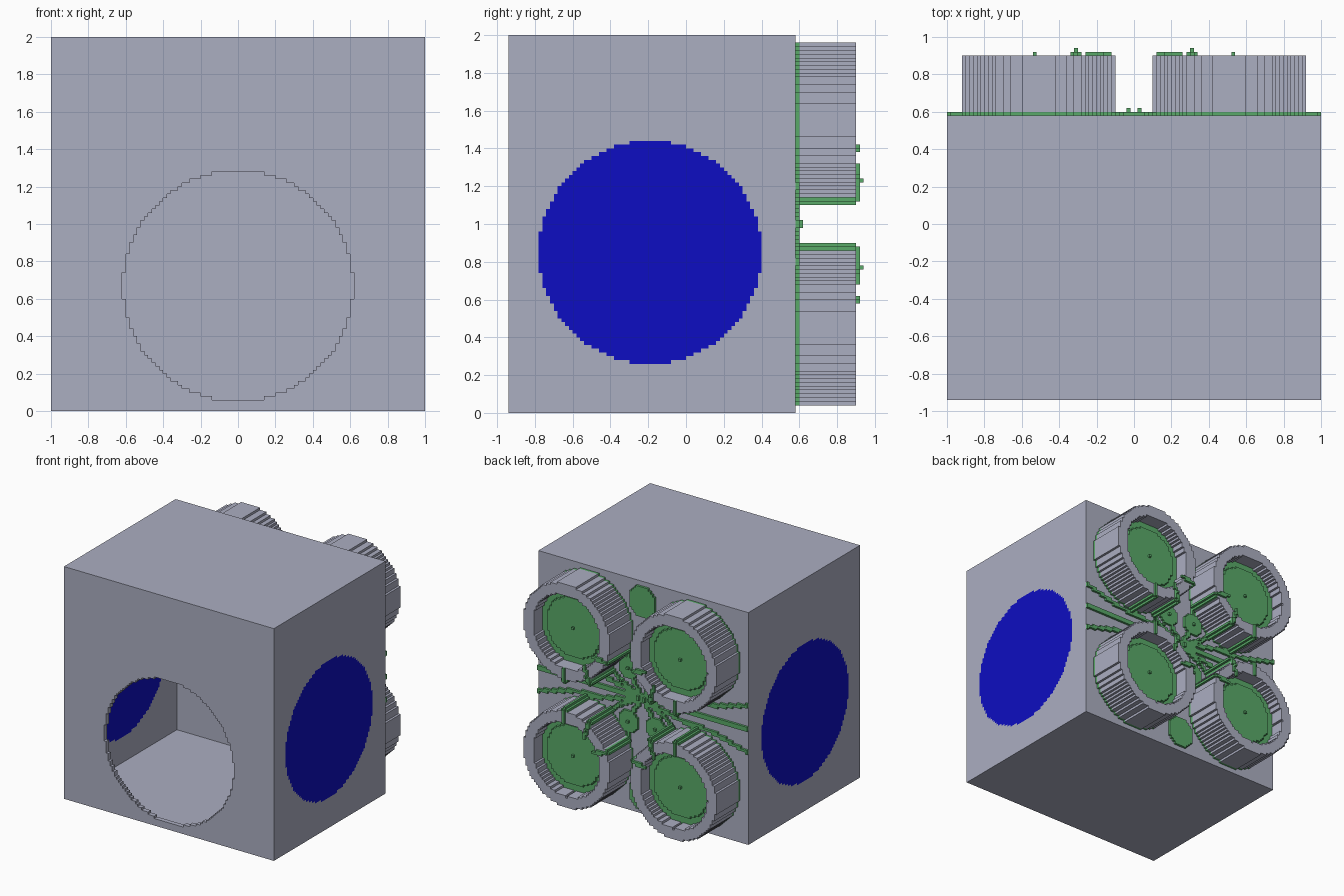
import bpy, bmesh
from math import hypot
from mathutils import Vector

if "Cube" in bpy.data.objects:
    bpy.data.objects.remove(bpy.data.objects["Cube"], do_unlink=True)

CELL = 0.02
WALL = 0.04


def material(name, rgb):
    m = bpy.data.materials.new(name)
    m.use_nodes = True
    m.diffuse_color = (*rgb, 1)
    m.node_tree.nodes["Principled BSDF"].inputs["Base Color"].default_value = (*rgb, 1)
    return m


GREY = material("blue_grey", (0.41, 0.425, 0.535))
BLUE = material("deep_blue", (0.004, 0.004, 0.54))
GREEN = material("leaf_green", (0.10, 0.40, 0.14))


def finish(name, bm, mats):
    bmesh.ops.recalc_face_normals(bm, faces=bm.faces[:])
    mesh = bpy.data.meshes.new(name)
    bm.to_mesh(mesh)
    bm.free()
    for m in mats:
        mesh.materials.append(m)
    obj = bpy.data.objects.new(name, mesh)
    bpy.context.collection.objects.link(obj)
    return obj


def box(name, lo, hi, mat):
    bm = bmesh.new()
    bmesh.ops.create_cube(bm, size=1)
    lo, hi = Vector(lo), Vector(hi)
    for v in bm.verts:
        v.co = (lo + hi) / 2 + v.co * (hi - lo)
    return finish(name, bm, [mat])


def slab(name, inside, lo, hi, mats, axis="y", span=(-1, 1), rule=None):
    """Stepped plate: every grid cell passing the test, extruded from lo to hi."""
    bm = bmesh.new()
    verts = {}

    def corner(i, j):
        if (i, j) not in verts:
            u, v = span[0] + i * CELL, j * CELL
            verts[i, j] = bm.verts.new((u, lo, v) if axis == "y" else (lo, u, v))
        return verts[i, j]

    for i in range(round((span[1] - span[0]) / CELL)):
        for j in range(round(2 / CELL)):
            u, v = span[0] + (i + 0.5) * CELL, (j + 0.5) * CELL
            if inside(u, v):
                f = bm.faces.new([corner(i, j), corner(i + 1, j),
                                  corner(i + 1, j + 1), corner(i, j + 1)])
                f.material_index = int(bool(rule and rule(u, v)))
    ext = bmesh.ops.extrude_face_region(bm, geom=bm.faces[:], use_keep_orig=True)
    depth = Vector((0, hi - lo, 0) if axis == "y" else (hi - lo, 0, 0))
    moved = [g for g in ext["geom"] if isinstance(g, bmesh.types.BMVert)]
    bmesh.ops.translate(bm, verts=moved, vec=depth)
    bmesh.ops.recalc_face_normals(bm, faces=bm.faces[:])
    bmesh.ops.dissolve_limit(bm, angle_limit=0.01, verts=bm.verts[:],
                             edges=bm.edges[:], delimit={"MATERIAL"})
    return finish(name, bm, mats)


# Shape tests
def disc(cu, cv, r):
    return lambda u, v: hypot(u - cu, v - cv) < r


def octagon(cu, cv, r):
    def test(u, v):
        a, b = abs(u - cu), abs(v - cv)
        return max(a, b, (a + b) * 0.7071) < r
    return test


def vine(*points, width=0.0155):
    def near(u, v, a, b):
        p, d = Vector((u, v)) - Vector(a), Vector(b) - Vector(a)
        t = max(0, min(1, p.dot(d) / d.length_squared))
        return (p - d * t).length < width
    return lambda u, v: any(near(u, v, a, b) for a, b in zip(points, points[1:]))


def four_way(*tests):
    """Union of tests, repeated left/right and above/below the middle of the back."""
    return lambda x, z: any(t(abs(x), abs(z - 1)) for t in tests)


# Hollow body
FRONT, BACK = -0.94, 0.58
hole = disc(0, 0.67, 0.615)
slab("front_wall", lambda x, z: not hole(x, z), FRONT, FRONT + WALL, [GREY])
box("back_wall", (-1, BACK - WALL, 0), (1, BACK, 2), GREY)
inner = 1 - WALL
for name, z in (("floor", 0), ("roof", 2 - WALL)):
    box(name, (-inner, FRONT + WALL, z), (inner, BACK - WALL, z + WALL), GREY)

# Side walls with round blue windows
for name, x in (("left_wall", inner), ("right_wall", -1)):
    slab(name, lambda y, z: True, x, x + WALL, [GREY, BLUE], axis="x",
         span=(FRONT + WALL, BACK - WALL), rule=disc(-0.19, 0.85, 0.59))

# Four open tubes on the back
TU, TV = 0.51, 0.55
outer, bore = disc(TU, TV, 0.41), disc(TU, TV, 0.32)
slab("back_tubes", four_way(lambda u, v: outer(u, v) and not bore(u, v)), 0.60, 0.90, [GREY])
slab("tube_discs", four_way(bore), 0.60, 0.78, [GREEN])
slab("tube_inner_discs", four_way(disc(TU, TV, 0.26)), 0.78, 0.80, [GREEN])
slab("tube_pins", four_way(disc(TU, TV, 0.015)), 0.80, 0.82, [GREEN])

# Flat green growth on the back: tube bases, octagonal spots, creeping vines
slab("back_growth", four_way(
    outer, octagon(0, 0.83, 0.13), octagon(0.13, 0.23, 0.09),
    vine((0, 0.01), (1, 0.01)),
    vine((0, 0.01), (0.35, 0.09), (0.65, 0.11), (1, 0.2)),
    vine((0, 0.01), (0.07, 0.1), (0.13, 0.23)),
    vine((0.53, 0.13), (0.4, 0.1), (0.2, 0.05)),
    vine((0.29, 0.18), (0.2, 0.1), (0.05, 0.03)),
    vine((0.13, 0.39), (0.13, 0.23))), BACK, 0.60, [GREEN])
slab("vine_knots", four_way(disc(0.03, 0.01, 0.012), disc(0.13, 0.23, 0.015),
                            disc(0.19, 0.11, 0.012)), 0.60, 0.62, [GREEN])

# Vines climbing the tubes and crossing their rims
climbers = [((0.53, 0.23), (0.53, 0.13)),
            ((0.33, 0.30), (0.31, 0.24), (0.29, 0.17)),
            ((0.25, 0.41), (0.13, 0.39))]
slab("rim_vines", four_way(*[vine(*c) for c in climbers]), 0.90, 0.92, [GREEN])
slab("tube_vines", four_way(*[
    lambda u, v, e=disc(*c[-1], 0.021): e(u, v) and not outer(u, v) for c in climbers]),
    0.60, 0.90, [GREEN])
slab("rim_knots", four_way(disc(0.31, 0.23, 0.012)), 0.92, 0.94, [GREEN])
